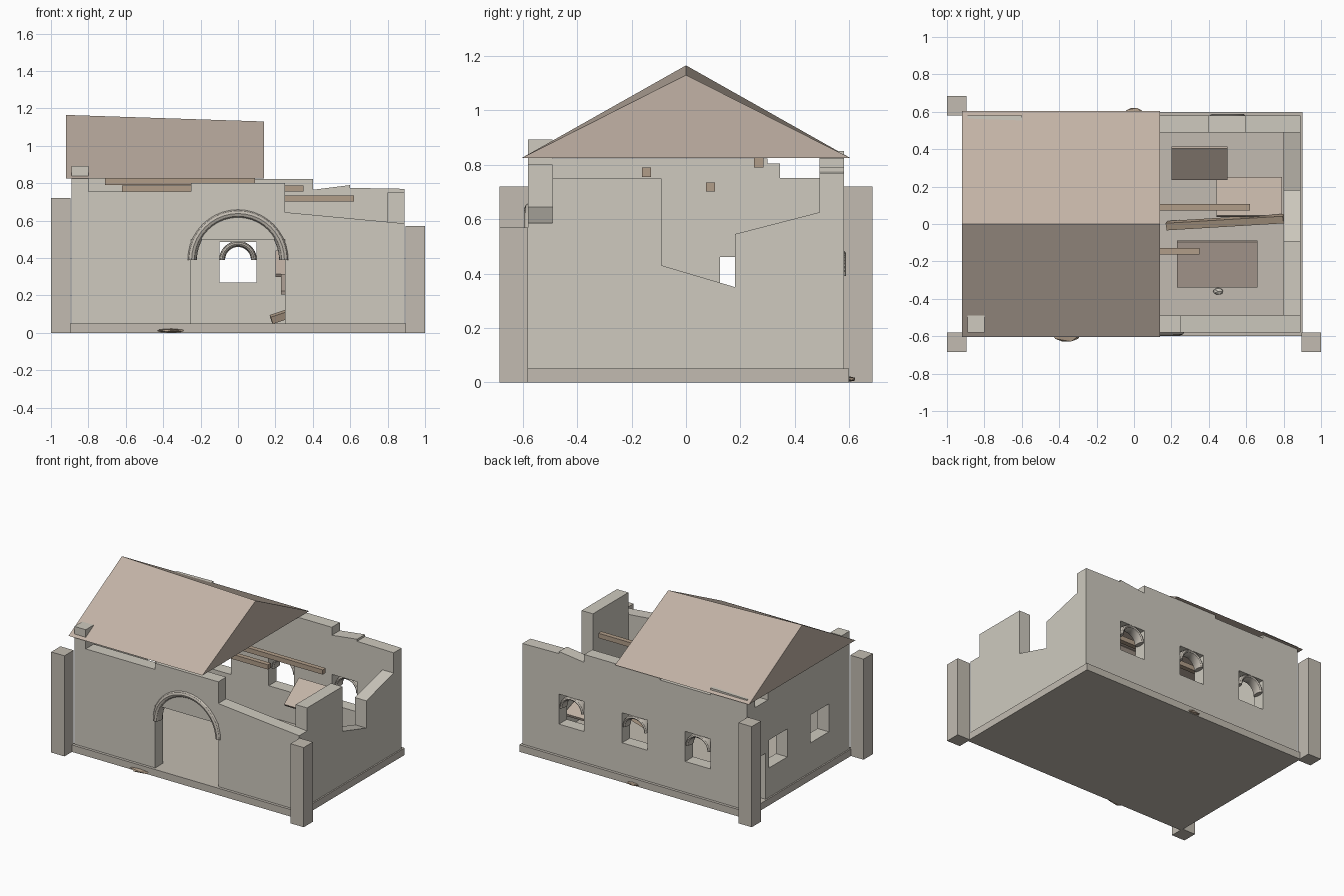
import bpy, bmesh, math
from mathutils import Vector, Euler

if "Cube" in bpy.data.objects:
    bpy.data.objects.remove(bpy.data.objects["Cube"])


def material(name, rgb):
    m = bpy.data.materials.new(name)
    m.diffuse_color = (*rgb, 1)
    m.use_nodes = True
    m.node_tree.nodes["Principled BSDF"].inputs["Base Color"].default_value = m.diffuse_color
    return m


STONE = material("stone", (0.62, 0.59, 0.52))
PIER = material("pier_stone", (0.54, 0.50, 0.44))
TILE = material("roof_tile", (0.54, 0.45, 0.38))
WOOD = material("wood", (0.44, 0.34, 0.25))


def finish(bm, name, mat):
    bmesh.ops.recalc_face_normals(bm, faces=bm.faces)
    me = bpy.data.meshes.new(name)
    bm.to_mesh(me)
    bm.free()
    ob = bpy.data.objects.new(name, me)
    bpy.context.collection.objects.link(ob)
    me.materials.append(mat)
    return ob


def box(name, lo, hi, mat, rot=(0, 0, 0)):
    lo, hi = Vector(lo), Vector(hi)
    bm = bmesh.new()
    bmesh.ops.create_cube(bm, size=1)
    bmesh.ops.scale(bm, vec=hi - lo, verts=bm.verts)
    ob = finish(bm, name, mat)
    ob.location = (lo + hi) / 2
    ob.rotation_euler = Euler(rot)
    return ob


def wall(name, profile, axis, a, b):
    """Extrude a (horizontal, z) outline along 'x' or 'y' from a to b."""
    def pt(u, z, d):
        return (d, u, z) if axis == 'x' else (u, d, z)
    bm = bmesh.new()
    face = bm.faces.new([bm.verts.new(pt(u, z, a)) for u, z in profile])
    ext = bmesh.ops.extrude_face_region(bm, geom=[face])
    vec = (b - a, 0, 0) if axis == 'x' else (0, b - a, 0)
    bmesh.ops.translate(bm, vec=vec, verts=[v for v in ext['geom'] if isinstance(v, bmesh.types.BMVert)])
    return finish(bm, name, STONE)


def cut(ob, lo, hi):
    c = box("cutter", lo, hi, STONE)
    c.hide_render = True
    mod = ob.modifiers.new("opening", 'BOOLEAN')
    mod.operation, mod.object, mod.solver = 'DIFFERENCE', c, 'EXACT'
    bpy.context.view_layer.objects.active = ob
    bpy.ops.object.modifier_apply(modifier=mod.name)
    bpy.data.objects.remove(c)


def arch(name, centre, radius, thick, depth, n=20, m=12):
    """Half ring with an oval section, standing in the xz plane."""
    bm = bmesh.new()
    rings = []
    for i in range(n + 1):
        t = math.pi * i / n
        ring = []
        for j in range(m):
            s = math.tau * j / m
            r = radius + thick * math.cos(s)
            ring.append(bm.verts.new((r * math.cos(t), depth * math.sin(s), r * math.sin(t))))
        rings.append(ring)
    for p, q in zip(rings, rings[1:]):
        for j in range(m):
            bm.faces.new((p[j], p[(j + 1) % m], q[(j + 1) % m], q[j]))
    bm.faces.new(rings[0])
    bm.faces.new(rings[-1])
    ob = finish(bm, name, PIER)
    ob.location = centre
    bpy.ops.object.select_all(action='DESELECT')
    ob.select_set(True)
    bpy.context.view_layer.objects.active = ob
    bpy.ops.object.shade_smooth_by_angle()
    return ob


def stone(name, loc, size, mat):
    bm = bmesh.new()
    bmesh.ops.create_icosphere(bm, subdivisions=1, radius=1)
    bmesh.ops.scale(bm, vec=size, verts=bm.verts)
    finish(bm, name, mat).location = loc


# Floor slab and the three surviving corner piers
box("floor_slab", (-0.9, -0.6, 0), (0.9, 0.6, 0.05), PIER)
for name, sx, sy, h in (("front_left", -1, -1, 0.72), ("back_left", -1, 1, 0.72), ("front_right", 1, -1, 0.57)):
    xs, ys = sorted((sx * 0.895, sx)), sorted((sy * 0.58, sy * 0.685))
    box(name + "_pier", (xs[0], ys[0], 0), (xs[1], ys[1], h), PIER)

# Front wall with doorway
front = wall("front_wall", [(-0.89, 0.05), (0.89, 0.05), (0.89, 0.585), (0.25, 0.645), (0.25, 0.8),
                            (-0.25, 0.8), (-0.25, 0.755), (-0.8, 0.755), (-0.8, 0.892), (-0.89, 0.892)],
             'y', -0.58, -0.49)
cut(front, (-0.25, -0.7, 0.02), (0.25, -0.4, 0.5))
arch("door_arch", (0, -0.555, 0.39), 0.248, 0.028, 0.04)

# Back wall with three arched windows
back = wall("back_wall", [(-0.89, 0.05), (0.89, 0.05), (0.89, 0.77), (0.6, 0.775), (0.6, 0.79), (0.4, 0.765),
                          (0.4, 0.822), (-0.2, 0.822), (-0.2, 0.8), (-0.6, 0.8), (-0.6, 0.85), (-0.89, 0.845)],
            'y', 0.49, 0.58)
for i, x in enumerate((-0.5, 0, 0.5)):
    cut(back, (x - 0.1, 0.4, 0.27), (x + 0.1, 0.7, 0.485))
    arch(f"window_arch_{i}", (x, 0.548, 0.39), 0.085, 0.016, 0.04)

# Left wall with two windows and a low opening
left = wall("left_wall", [(-0.49, 0.05), (0.49, 0.05), (0.49, 0.752), (0.345, 0.752), (0.345, 0.805),
                          (0.3, 0.805), (0.3, 0.822), (-0.49, 0.822)], 'x', -0.89, -0.8)
for y in (-0.24, 0.23):
    cut(left, (-1, y - 0.105, 0.26), (-0.7, y + 0.105, 0.46))
cut(left, (-1, 0.37, 0.02), (-0.7, 0.48, 0.38))

# Right wall, broken down in the middle
wall("right_wall", [(-0.49, 0.05), (0.49, 0.05), (0.49, 0.625), (0.18, 0.545), (0.18, 0.35),
                    (-0.09, 0.43), (-0.09, 0.75), (-0.49, 0.75)], 'x', 0.8, 0.89)

# Surviving half of the roof, ridge sagging towards the break
bm = bmesh.new()
ends = [[bm.verts.new(p) for p in ((x, -0.603, 0.825), (x, 0.603, 0.825), (x, 0, z))]
        for x, z in ((-0.92, 1.165), (0.14, 1.13))]
for e in ends:
    bm.faces.new(e)
for j in range(3):
    k = (j + 1) % 3
    bm.faces.new((ends[0][j], ends[0][k], ends[1][k], ends[1][j]))
finish(bm, "roof", TILE)

# Exposed beams
for i, (x0, x1, y, z) in enumerate(((-0.62, 0.35, -0.145, 0.772), (-0.71, 0.62, 0.09, 0.718), (-0.71, 0.09, 0.267, 0.807))):
    box(f"roof_beam_{i}", (x0, y - 0.017, z - 0.017), (x1, y + 0.017, z + 0.017), WOOD)

# Fallen beam and roof slabs inside
box("fallen_beam", (0.16, -0.01, 0.155), (0.82, 0.03, 0.195), WOOD, (0.3, -0.32, 0.06))
box("fallen_slab_back", (0.2, 0.22, 0.36), (0.5, 0.43, 0.38), TILE, (0.65, 0, 0))
box("fallen_slab_front", (0.23, -0.345, 0.25), (0.66, -0.085, 0.27), TILE, (0.35, 0, 0))
box("fallen_slab_right", (0.44, 0.035, 0.19), (0.79, 0.255, 0.21), TILE, (-0.35, 0, 0))

# Loose stones
stone("loose_stone_front", (-0.36, -0.59, 0.012), (0.085, 0.045, 0.012), WOOD)
stone("loose_stone_back", (0, 0.59, 0.012), (0.055, 0.036, 0.012), WOOD)
stone("loose_stone_inside", (0.45, -0.36, 0.065), (0.03, 0.02, 0.018), STONE)
